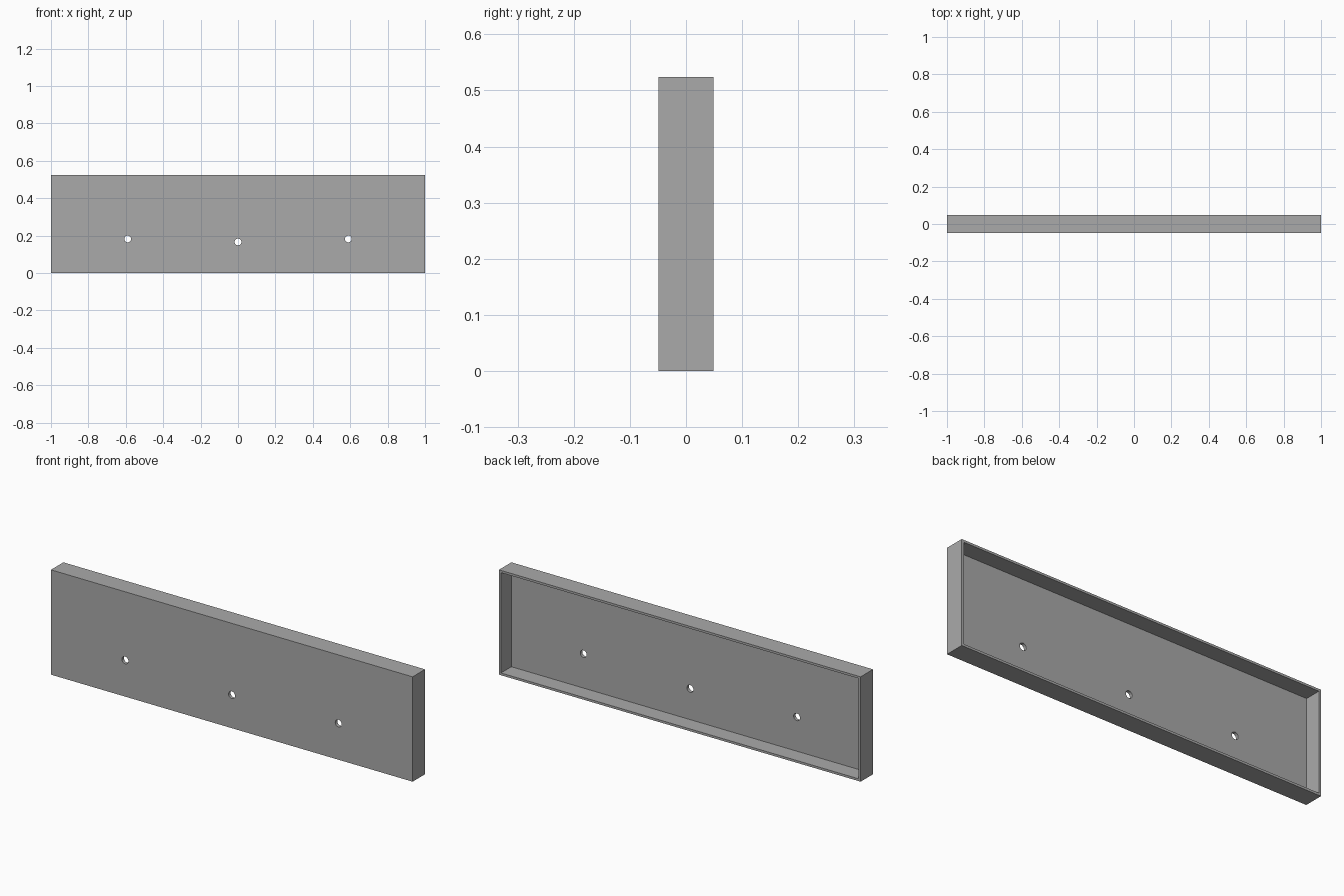
import bpy
import bmesh
from mathutils import Matrix, Vector

cube = bpy.data.objects.get("Cube")
if cube:
    bpy.data.objects.remove(cube, do_unlink=True)

WIDTH, DEPTH, HEIGHT = 2.0, 0.098, 0.524
WALL = 0.016
HOLE_RADIUS = 0.018
HOLES = [(-0.59, 0.182), (0, 0.166), (0.59, 0.182)]

grey = bpy.data.materials.new("plain grey")
grey.use_nodes = True
colour = (0.4, 0.4, 0.4, 1)
grey.diffuse_color = colour
grey.node_tree.nodes["Principled BSDF"].inputs["Base Color"].default_value = colour


def add_object(name, bm):
    mesh = bpy.data.meshes.new(name)
    bm.to_mesh(mesh)
    bm.free()
    obj = bpy.data.objects.new(name, mesh)
    bpy.context.collection.objects.link(obj)
    mesh.materials.append(grey)
    return obj


# Shallow panel: a box whose back face is inset and pushed in to leave a rim
bm = bmesh.new()
bmesh.ops.create_cube(bm, size=1)
bmesh.ops.scale(bm, vec=(WIDTH, DEPTH, HEIGHT), verts=bm.verts)
bmesh.ops.translate(bm, vec=(0, 0, HEIGHT / 2), verts=bm.verts)
back = max(bm.faces, key=lambda f: f.calc_center_median().y)
bmesh.ops.inset_region(bm, faces=[back], thickness=WALL)
pocket = bmesh.ops.extrude_discrete_faces(bm, faces=[back])["faces"][0]
bmesh.ops.translate(bm, vec=Vector((0, WALL - DEPTH, 0)), verts=pocket.verts)
bmesh.ops.recalc_face_normals(bm, faces=bm.faces)
panel = add_object("panel", bm)

# Round cutters for the three screw holes
bm = bmesh.new()
for x, z in HOLES:
    place = Matrix.Translation((x, 0, z)) @ Matrix.Rotation(1.5707963, 4, "X")
    bmesh.ops.create_cone(bm, cap_ends=True, segments=32, radius1=HOLE_RADIUS,
                          radius2=HOLE_RADIUS, depth=0.3, matrix=place)
cutter = add_object("hole_cutter", bm)
cutter.hide_render = True
cutter.hide_viewport = True

cut = panel.modifiers.new("screw holes", "BOOLEAN")
cut.operation = "DIFFERENCE"
cut.solver = "EXACT"
cut.object = cutter

# Smooth hole walls, sharp panel edges
bpy.context.view_layer.objects.active = panel
panel.select_set(True)
bpy.ops.object.modifier_apply(modifier=cut.name)
bpy.data.objects.remove(cutter, do_unlink=True)
bpy.ops.object.shade_smooth_by_angle()
